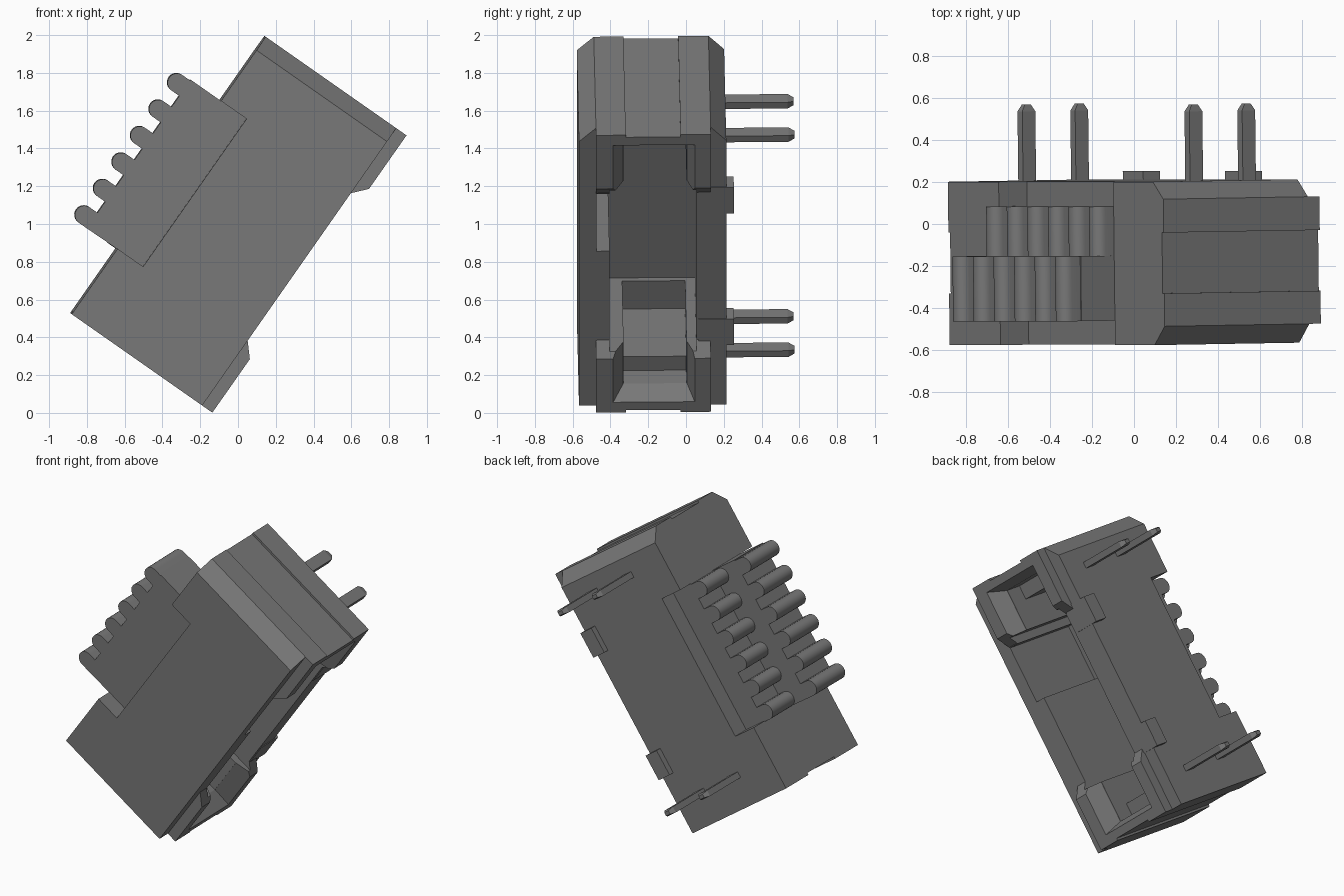
import bpy, bmesh, math
from mathutils import Matrix, Vector

if "Cube" in bpy.data.objects:
    bpy.data.objects.remove(bpy.data.objects["Cube"])

# Local frame: X = depth (socket side +), Y = width, Z = length; then tilted
TILT = (Matrix.Translation((0, 0, 1)) @ Matrix.Rotation(math.radians(35), 4, 'Y')
        @ Matrix.Rotation(math.radians(0.8), 4, 'Z'))
grey = bpy.data.materials.new("grey_plastic")
grey.diffuse_color = (0.19, 0.19, 0.19, 1)
grey.use_nodes = True
grey.node_tree.nodes["Principled BSDF"].inputs["Base Color"].default_value = grey.diffuse_color


def loft(name, sections):
    """Solid through matching 3D rings, capped at both ends."""
    bm = bmesh.new()
    rings = [[bm.verts.new(p) for p in s] for s in sections]
    n = len(rings[0])
    for a, b in zip(rings, rings[1:]):
        for i in range(n):
            j = (i + 1) % n
            bm.faces.new((a[i], a[j], b[j], b[i]))
    bm.faces.new(rings[0][::-1])
    bm.faces.new(rings[-1])
    bmesh.ops.recalc_face_normals(bm, faces=bm.faces)
    me = bpy.data.meshes.new(name)
    bm.to_mesh(me)
    bm.free()
    ob = bpy.data.objects.new(name, me)
    bpy.context.collection.objects.link(ob)
    me.materials.append(grey)
    ob.matrix_world = TILT
    return ob


def prism_y(name, pts, y0, y1):
    return loft(name, [[(x, y, z) for x, z in pts] for y in (y0, y1)])


def box(name, x0, x1, y0, y1, z0, z1):
    return prism_y(name, [(x0, z0), (x1, z0), (x1, z1), (x0, z1)], y0, y1)


def ring_x(x, y0, y1, z0, z1):
    return [(x, y0, z0), (x, y1, z0), (x, y1, z1), (x, y0, z1)]


def cut(targets, cutter):
    for ob in targets:
        m = ob.modifiers.new("cut", 'BOOLEAN')
        m.operation, m.solver, m.object = 'DIFFERENCE', 'EXACT', cutter
        bpy.context.view_layer.objects.active = ob
        bpy.ops.object.modifier_apply(modifier=m.name)
    bpy.data.objects.remove(cutter)


# Housing with a chamfered upper end
outline = [(-.572, -.896), (.208, -.896), (.208, .81), (.125, .896), (-.482, .896), (-.572, .81)]
housing = loft("housing", [[(x, y, z) for y, z in outline] for x in (-.455, .388)])

# Raised socket rims at both ends
rims = []
for s, label in ((1, "upper"), (-1, "lower")):
    pts = [(.36, .475), (.388, .475), (.455, .55), (.455, .896), (.36, .896)]
    rims.append(prism_y(label + "_socket_rim", [(x, s * z) for x, z in pts], -.482, .125))
parts = [housing] + rims

# Seat for the grip, then the central cavity with its wider upper half
cut([housing], box("seat_cut", -.6, -.29, -.7, .4, -.473, .482))
cut(parts, box("cavity_cut", -.25, .6, -.41, .05, -.52, .52))
cut([housing], box("cavity_side_cut", -.19, .6, -.478, -.38, .10, .47))
for s in (1, -1):
    z = lambda a, b: sorted((s * a, s * b))
    # Stepped socket pocket with a flared mouth, and the end groove
    cut(parts, box("pocket_cut", -.22, .6, -.335, -.002, *z(.45, .70)))
    cut(parts, box("pocket_step_cut", .22, .6, -.335, -.002, *z(.45, .79)))
    cut(parts, loft("mouth_cut", [ring_x(.34, -.337, 0, *z(.45, .79)),
                                  ring_x(.455, -.392, .04, *z(.45, .83)),
                                  ring_x(.6, -.392, .04, *z(.45, .83))]))
    cut(parts, box("groove_cut", -.6, .6, -.325, -.035, *z(.882, 1)))

# Ribbed grip: two stepped blocks, each with six round ribs
R = .05


def grip(name, top, y0, y1):
    pts = [(-.27, -.473), (-.27, .482), (top + R, .482)]
    for i in range(6):
        c = .427 - i * .171
        pts.append((top + R, c + R))
        for k in range(13):
            a = math.pi * k / 12
            pts.append((top - R * math.sin(a), c + R * math.cos(a)))
        pts.append((top + R, c - R))
    ob = prism_y(name, pts, y0, y1)
    bpy.ops.object.select_all(action='DESELECT')
    ob.select_set(True)
    bpy.context.view_layer.objects.active = ob
    bpy.ops.object.shade_smooth_by_angle(angle=math.radians(30))


grip("front_grip", -.70, -.455, -.145)
grip("rear_grip", -.50, -.145, .09)

# Contact pins with tapered tips, and the rear latch tabs
for s, label in ((1, "upper"), (-1, "lower")):
    for px, side in ((-.133, "outer"), (.175, "inner")):
        def pin_ring(y, w, t):
            z = s * .695
            return [(px - w, y, z - t), (px + w, y, z - t), (px + w, y, z + t), (px - w, y, z + t)]
        loft(f"{label}_{side}_pin", [pin_ring(.15, .038, .02), pin_ring(.54, .038, .02),
                                     pin_ring(.572, .018, .012)])
    box(label + "_latch_tab", .295, .393, .06, .248, s * .425 - .085, s * .425 + .085)
